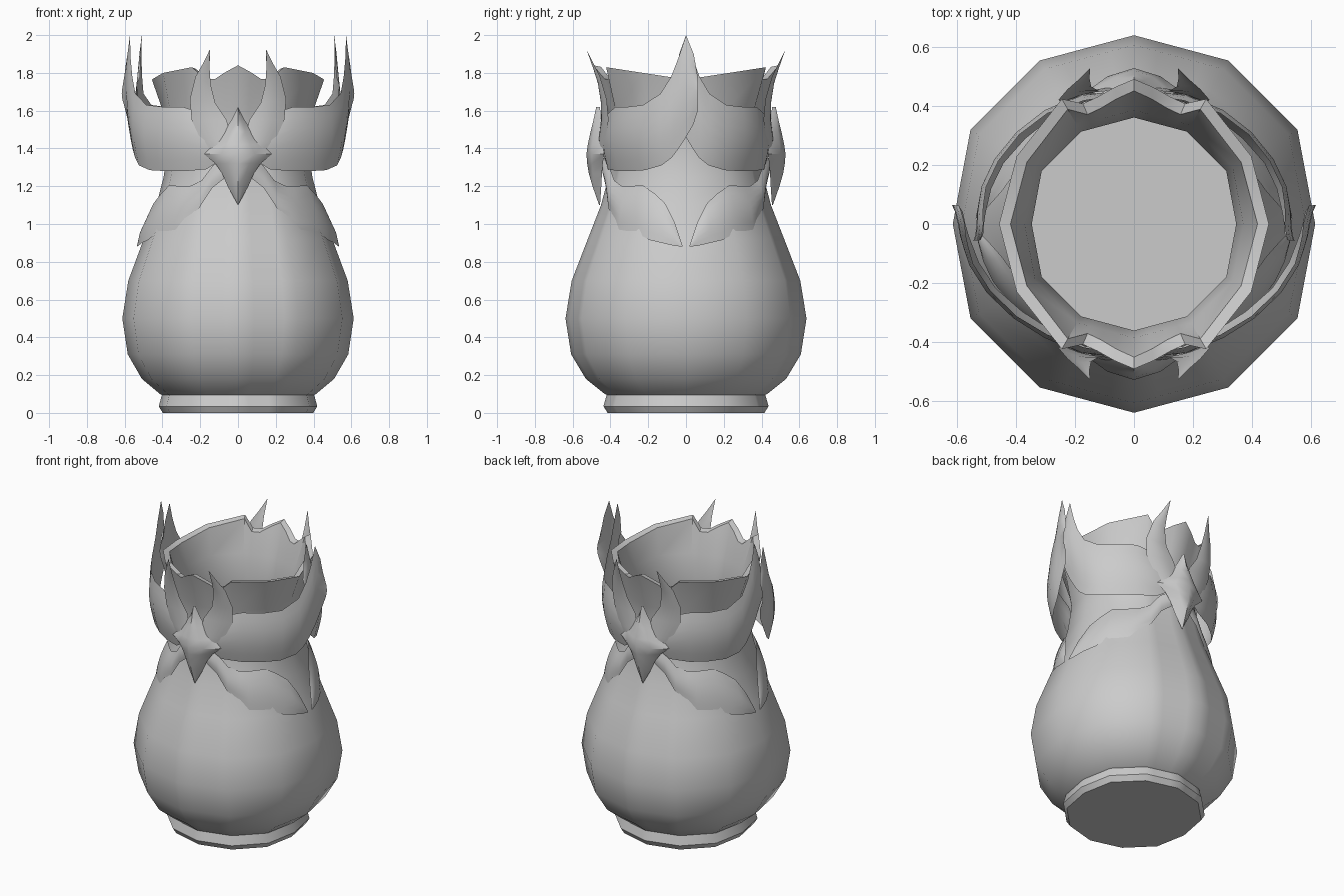
import bpy, bmesh, math
from mathutils import Vector

cube = bpy.data.objects.get("Cube")
if cube:
    bpy.data.objects.remove(cube)

stone = bpy.data.materials.new("plain_grey")
stone.use_nodes = True
GREY = (0.6, 0.6, 0.6, 1)
stone.diffuse_color = GREY
stone.node_tree.nodes["Principled BSDF"].inputs["Base Color"].default_value = GREY


def polar(angle, r, z):
    """Point around the vase; angle 0 is the front, 90 is +x."""
    a = math.radians(angle)
    return Vector((r * math.sin(a), -r * math.cos(a), z))


def build(name, rows, closed=False, sharp=50):
    """Skin a list of equally long point rows into one smooth mesh."""
    bm = bmesh.new()
    grid = [[bm.verts.new(p) for p in row] for row in rows]
    n = len(rows[0])
    for lo, hi in zip(grid, grid[1:]):
        for i in range(n if closed else n - 1):
            j = (i + 1) % n
            bm.faces.new((lo[i], lo[j], hi[j], hi[i]))
    if closed:
        bm.faces.new(grid[0][::-1])
        bm.faces.new(grid[-1])
    bmesh.ops.remove_doubles(bm, verts=bm.verts, dist=0.0005)
    bmesh.ops.recalc_face_normals(bm, faces=bm.faces)
    # Open sheets face away from the vase
    if not closed:
        outward = 0
        for f in bm.faces:
            c = f.calc_center_median()
            outward += f.normal.dot(Vector((c.x, c.y, 0)))
        if outward < 0:
            bmesh.ops.reverse_faces(bm, faces=bm.faces)
    mesh = bpy.data.meshes.new(name)
    bm.to_mesh(mesh)
    bm.free()
    obj = bpy.data.objects.new(name, mesh)
    bpy.context.collection.objects.link(obj)
    mesh.materials.append(stone)
    bpy.ops.object.select_all(action="DESELECT")
    obj.select_set(True)
    bpy.context.view_layer.objects.active = obj
    bpy.ops.object.shade_smooth_by_angle(angle=math.radians(sharp))


# Vase: twelve sides, with extra points beside the front and back spouts
SPOUT = [8, 16, 23]
ANGLES = sorted([30 * k for k in range(12)]
                + [(m + s * a) % 360 for m in (0, 180) for s in (1, -1) for a in SPOUT])


def corner(angle, r, z):
    p = polar(angle, r, z)
    if angle in (90, 270):
        p.x *= 0.96
    return p


def ring(r, z):
    pts = []
    for a in ANGLES:
        base = a // 30 * 30
        pts.append(corner(base, r, z).lerp(corner(base + 30, r, z), (a - base) / 30))
    return pts


RIM = {0: (0.49, 1.84), 8: (0.467, 1.805), 16: (0.447, 1.767), 23: (0.442, 1.768),
       30: (0.488, 1.83), 60: (0.458, 1.80), 90: (0.475, 1.765)}


def rim(inset):
    pts = []
    for a in ANGLES:
        fold = a % 180
        r, z = RIM[min(fold, 180 - fold)]
        pts.append(corner(a, r - inset, z - inset * 0.2))
    return pts


OUTER = [(0.415, 0), (0.437, 0.035), (0.42, 0.095), (0.43, 0.1), (0.53, 0.18),
         (0.608, 0.31), (0.638, 0.5), (0.605, 0.7), (0.52, 0.92), (0.45, 1.1),
         (0.41, 1.25), (0.385, 1.42), (0.415, 1.6)]
INNER = [(0.385, 1.62), (0.36, 1.45), (0.38, 1.25), (0.42, 1.1), (0.49, 0.92),
         (0.575, 0.7), (0.608, 0.5), (0.57, 0.31), (0.4, 0.14)]
build("vase", [ring(*p) for p in OUTER] + [rim(0), rim(0.04)]
      + [ring(*p) for p in INNER], closed=True, sharp=40)


# Leaves: strips between two edges, bulging away from the vase
def leaf(name, edges, bulge, sx, sy, steps=6):
    rows = []
    for p, q in edges:
        p, q = Vector(p), Vector(q)
        fat = bulge * min(1, (q - p).length / 0.15)
        row = []
        for i in range(steps + 1):
            t = i / steps
            v = p.lerp(q, t)
            v += Vector((v.x, v.y, 0)).normalized() * fat * math.sin(math.pi * t)
            row.append((v.x * sx, v.y * sy, v.z))
        rows.append(row)
    build(name, rows)


# Columns: angle, lower radius and height, upper radius and height
PETAL = [(8, 0.44, 1.36, 0.44, 1.43), (22, 0.445, 1.29, 0.45, 1.58),
         (38, 0.455, 1.28, 0.475, 1.62), (52, 0.48, 1.28, 0.505, 1.62),
         (65, 0.515, 1.285, 0.535, 1.63), (76, 0.54, 1.31, 0.56, 1.69),
         (82, 0.55, 1.35, 0.565, 1.78), (86, 0.56, 1.40, 0.57, 1.88),
         (90, 0.57, 1.46, 0.572, 2.0), (94, 0.58, 1.53, 0.585, 1.90),
         (96, 0.595, 1.6, 0.595, 1.78)]
LOWER = [(8, 0.44, 1.25, 0.44, 1.35), (18, 0.445, 1.19, 0.43, 1.31),
         (27, 0.46, 1.08, 0.425, 1.23), (37, 0.47, 1.03, 0.425, 1.2),
         (43, 0.485, 0.97, 0.425, 1.2), (58, 0.50, 0.955, 0.43, 1.205),
         (68, 0.515, 0.915, 0.44, 1.16), (76, 0.525, 0.90, 0.46, 1.11),
         (83, 0.53, 0.885, 0.495, 1.01), (88, 0.535, 0.88, 0.535, 0.885)]
HORN = [((0.03, -0.46, 1.36), (0.09, -0.45, 1.35)),
        ((0.04, -0.46, 1.46), (0.19, -0.43, 1.43)),
        ((0.06, -0.45, 1.55), (0.245, -0.41, 1.55)),
        ((0.12, -0.45, 1.64), (0.255, -0.42, 1.66)),
        ((0.145, -0.465, 1.74), (0.225, -0.455, 1.78)),
        ((0.15, -0.49, 1.82), (0.185, -0.49, 1.85)),
        ((0.149, -0.525, 1.92), (0.151, -0.525, 1.92))]


def columns(table, shrink=0):
    edges = []
    for a, r0, z0, r1, z1 in table:
        k = 1 - shrink * max(0, (a - 40) / 50)
        edges.append((polar(a, r0 * k, z0), polar(a, r1 * k, z1)))
    return edges


# Ornament rows: height, half width, ridge depth
GEM = [(1.1, 0, 0.46), (1.2, 0.055, 0.495), (1.27, 0.085, 0.515),
       (1.32, 0.12, 0.523), (1.37, 0.18, 0.527), (1.42, 0.13, 0.52),
       (1.49, 0.075, 0.505), (1.55, 0.035, 0.49), (1.62, 0, 0.475)]

for end, sy, shrink in (("front", 1, 0), ("back", -1, 0.11)):
    for side, sx in (("left", 1), ("right", -1)):
        tag = f"{end}_{side}"
        leaf("upper_petal_" + tag, columns(PETAL, shrink), 0.024, sx, sy)
        leaf("lower_leaf_" + tag, columns(LOWER), 0.014, sx, sy)
        leaf("horn_leaf_" + tag, HORN, 0.012, sx, sy)
    rows = []
    for z, w, d in GEM:
        e = 0.455 - w * 0.12
        mid = d * 0.7 + e * 0.3
        rows.append([(-w, -e * sy, z), (-w * 0.5, -mid * sy, z), (0, -d * sy, z),
                     (w * 0.5, -mid * sy, z), (w, -e * sy, z)])
    build("ornament_" + end, rows)
